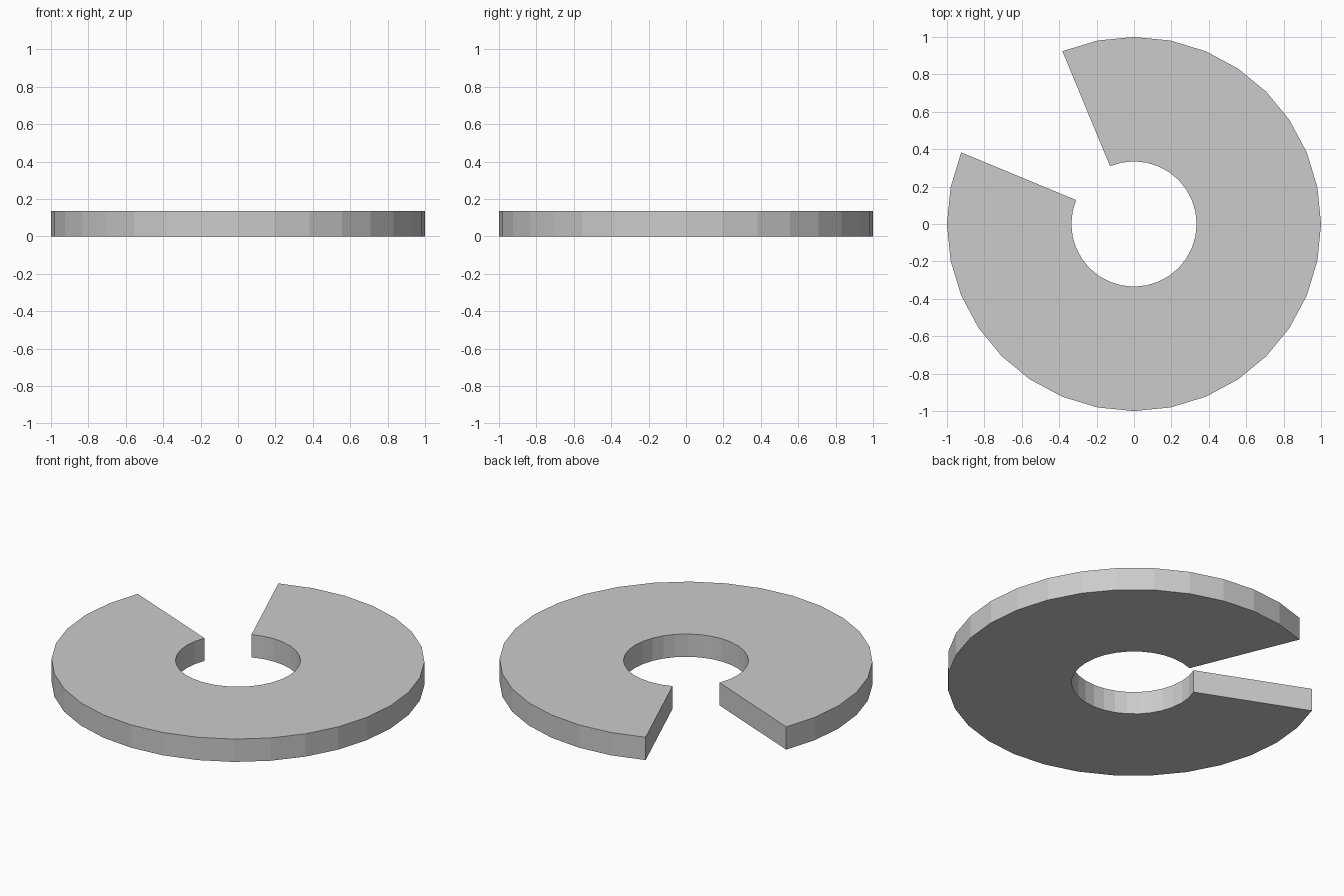
import bpy, bmesh, math

if "Cube" in bpy.data.objects:
    bpy.data.objects.remove(bpy.data.objects["Cube"])

R_OUT, R_IN, HEIGHT = 1.0, 0.335, 0.135
STEP = math.radians(11.25)          # 32-sided circle
START, COUNT = math.radians(157.5), 28   # four segments left open as the gap

bm = bmesh.new()


def section(angle):
    """Rectangular cross-section of the ring at an angle."""
    c, s = math.cos(angle), math.sin(angle)
    return [bm.verts.new((r * c, r * s, z)) for r, z in
            ((R_IN, 0), (R_OUT, 0), (R_OUT, HEIGHT), (R_IN, HEIGHT))]


# Sweep the section around the open ring
rings = [section(START + i * STEP) for i in range(COUNT + 1)]
for a, b in zip(rings, rings[1:]):
    for k in range(4):
        n = (k + 1) % 4
        bm.faces.new((a[k], a[n], b[n], b[k]))

# Close both ends of the gap
bm.faces.new(rings[0])
bm.faces.new(rings[-1])
bmesh.ops.recalc_face_normals(bm, faces=bm.faces)

mesh = bpy.data.meshes.new("open_ring")
bm.to_mesh(mesh)
bm.free()
bpy.context.collection.objects.link(bpy.data.objects.new("open_ring", mesh))
